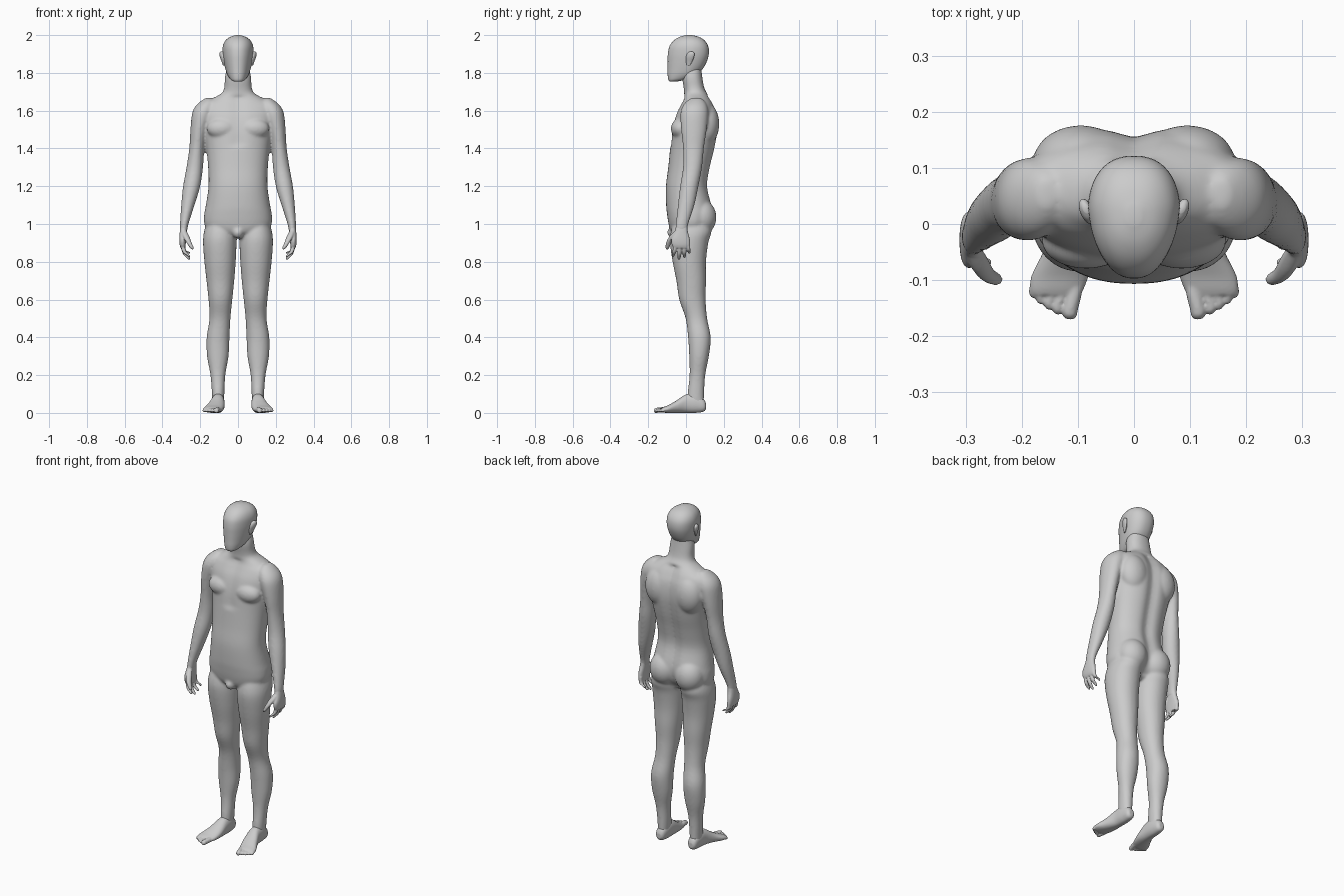
import bpy, bmesh, math
from mathutils import Matrix, Vector

skin = bpy.data.materials.new("light_grey")
skin.diffuse_color = (0.6, 0.6, 0.6, 1)


def spline(rows, steps=4):
    """Smooth rows of numbers into a denser list."""
    out = []
    for i in range(len(rows) - 1):
        a, b = rows[max(i - 1, 0)], rows[i]
        c, d = rows[i + 1], rows[min(i + 2, len(rows) - 1)]
        for k in range(steps):
            t = k / steps
            out.append([0.5 * (2 * q + (r - p) * t + (2 * p - 5 * q + 4 * r - s) * t * t
                               + (3 * q - p - 3 * r + s) * t ** 3)
                        for p, q, r, s in zip(a, b, c, d)])
    return out + [list(rows[-1])]


def loft(bm, rows, axis="z", n=2.0, side=1, count=32):
    """Skin closed rings; each row is position, x min, x max, then min, max of the third axis."""
    rings = []
    for p, u0, u1, v0, v1 in spline(rows):
        ring = []
        for k in range(count):
            a = 2 * math.pi * k / count
            c, s = math.cos(a), math.sin(a)
            u = (u0 + u1) / 2 + (u1 - u0) / 2 * math.copysign(abs(c) ** (2 / n), c)
            v = (v0 + v1) / 2 + (v1 - v0) / 2 * math.copysign(abs(s) ** (2 / n), s)
            ring.append(bm.verts.new((side * u, v, p) if axis == "z" else (side * u, p, v)))
        rings.append(ring)
    for r, q in zip(rings, rings[1:]):
        for k in range(count):
            j = (k + 1) % count
            bm.faces.new((r[k], r[j], q[j], q[k]))
    bm.faces.new(rings[0])
    bm.faces.new(rings[-1])
    return [v for r in rings for v in r]


def tube(bm, points, axis, side):
    """Finger or toe: points are x, y, z, radius."""
    rows = []
    for x, y, z, r in points:
        p, v = (z, y) if axis == "z" else (y, z)
        rows.append((p, x - r, x + r, v - r, v + r))
    loft(bm, rows, axis, side=side, count=16)


def ball(bm, loc, size):
    bmesh.ops.create_uvsphere(bm, u_segments=32, v_segments=20, radius=1,
                              matrix=Matrix.LocRotScale(Vector(loc), None, Vector(size)))


def finish(name, bm, voxel=0, smooth=0):
    bmesh.ops.recalc_face_normals(bm, faces=bm.faces)
    me = bpy.data.meshes.new(name)
    bm.to_mesh(me)
    bm.free()
    me.materials.append(skin)
    me.polygons.foreach_set("use_smooth", [True] * len(me.polygons))
    ob = bpy.data.objects.new(name, me)
    bpy.context.collection.objects.link(ob)
    if voxel:
        m = ob.modifiers.new("blend", "REMESH")
        m.mode, m.voxel_size, m.use_smooth_shade = "VOXEL", voxel, True
        m = ob.modifiers.new("soften", "SMOOTH")
        m.factor, m.iterations = 0.5, smooth
    return ob


# Body: torso and neck (height, half width, front, back)
torso = [(.925, .05, -.05, .06), (.96, .15, -.08, .11), (1.0, .178, -.092, .135),
         (1.05, .179, -.10, .145), (1.1, .17, -.105, .14), (1.2, .156, -.106, .118),
         (1.3, .158, -.094, .132), (1.4, .168, -.084, .156), (1.5, .185, -.074, .172),
         (1.58, .203, -.054, .167), (1.63, .195, -.03, .148), (1.66, .145, -.015, .132),
         (1.69, .09, -.01, .113), (1.72, .073, -.012, .097), (1.78, .069, -.02, .086),
         (1.84, .055, -.01, .08)]
arm = [(1.668, .14, .17, .03, .08), (1.648, .12, .20, 0, .10), (1.62, .12, .228, -.02, .113),
       (1.58, .13, .244, -.03, .118), (1.5, .16, .252, -.026, .11), (1.4, .178, .258, -.016, .095),
       (1.3, .185, .273, -.016, .085), (1.2, .20, .291, -.031, .066), (1.1, .23, .301, -.043, .045),
       (1.0, .262, .307, -.055, .013), (.96, .268, .306, -.058, .008)]
leg = [(1.02, .03, .16, -.06, .12), (.96, .012, .18, -.08, .135), (.9, .008, .185, -.085, .118),
       (.8, .012, .178, -.071, .106), (.7, .02, .167, -.051, .106), (.6, .03, .156, -.036, .104),
       (.5, .04, .151, -.002, .112), (.4, .045, .166, .011, .131), (.3, .05, .164, .017, .121),
       (.2, .067, .146, .019, .102), (.1, .072, .138, .008, .096), (.04, .077, .135, .01, .095)]
bm = bmesh.new()
for v in loft(bm, [(z, -w, w, f, b) for z, w, f, b in torso], n=2.25, count=64):
    if 0.95 < v.co.z < 1.68:  # spine and breastbone grooves
        dip = math.exp(-(v.co.x / 0.035) ** 2)
        if v.co.y > 0.05:
            v.co.y -= 0.018 * dip
        elif v.co.z > 1.4:
            v.co.y += 0.008 * dip
for s in (-1, 1):
    loft(bm, arm, side=s)
    loft(bm, leg, side=s, n=2.1)
    ball(bm, (s * .082, .08, 1.035), (.084, .081, .095))    # buttock
    ball(bm, (s * .085, -.03, 1.505), (.08, .05, .055))     # chest muscle
    ball(bm, (s * .095, .11, 1.53), (.085, .066, .11))      # shoulder blade
ball(bm, (0, -.065, .955), (.03, .034, .032))
finish("body", bm, 0.0065, 12)

# Head: egg shape, narrower toward the flat face
head = [(1.755, .028, -.088, -.045), (1.765, .045, -.094, 0), (1.79, .06, -.097, .055),
        (1.82, .069, -.097, .088), (1.86, .077, -.097, .11), (1.9, .082, -.096, .121),
        (1.94, .081, -.088, .118), (1.97, .068, -.066, .10), (1.99, .043, -.035, .07),
        (2.0, .012, 0, .03)]
bm = bmesh.new()
for v in loft(bm, [(z, -w, w, f, b) for z, w, f, b in head], n=2.35, count=48):
    v.co.x *= 1 - 0.22 * max(0, min(1, (.03 - v.co.y) / .125))
finish("head", bm)

ear = [(1.838, .076, .083, .005, .02), (1.86, .073, .089, 0, .033), (1.885, .074, .097, 0, .043),
       (1.904, .076, .098, .008, .044), (1.913, .08, .092, .02, .035)]
foot = [(.106, .092, .12, .02, .05), (.092, .079, .132, .006, .075), (.05, .072, .138, 0, .10),
        (0, .071, .143, 0, .098), (-.05, .072, .162, 0, .066), (-.09, .08, .182, 0, .043),
        (-.115, .089, .186, .001, .033), (-.127, .095, .182, .004, .027)]
palm = [(1.0, .268, .302, -.05, .006), (.96, .271, .308, -.06, .01), (.92, .275, .311, -.078, .02),
        (.89, .277, .309, -.075, .022), (.872, .278, .303, -.066, .019)]
# Toe: x, tip y, radius
toes = [(.114, -.17, .014), (.136, -.161, .010), (.151, -.153, .0095),
        (.166, -.143, .009), (.179, -.132, .0085)]
# Finger: base y, tip y, tip z
fingers = [(-.058, -.068, .825), (-.034, -.037, .81), (-.010, -.008, .82), (.012, .017, .842)]

for s, label in ((-1, "right"), (1, "left")):
    bm = bmesh.new()
    for v in loft(bm, ear, side=s):
        v.co.x += s * 0.25 * (v.co.y - .03)
    finish("ear_" + label, bm)

    bm = bmesh.new()
    loft(bm, foot, "y", 2.2, s)
    for x, tip, r in toes:
        base = .135 + (x - .146) * .9
        tube(bm, [(base, -.09, .017, r), (base, -.12, .017, r),
                  (x, tip + .016, .014, r), (x, tip + .005, .012, r * .85),
                  (x, tip, .011, r * .4)], "y", s)
    finish("foot_" + label, bm, 0.0035, 4)

    bm = bmesh.new()
    loft(bm, palm, "z", 2.4, s)
    for y, ty, tz in fingers:
        tube(bm, [(.291, y, .90, .011), (.290, y, .872, .011),
                  (.281, (y + ty) / 2, (.872 + tz) / 2, .0105), (.264, ty, tz + .01, .009),
                  (.258, ty, tz, .004)], "z", s)
    tube(bm, [(.287, -.045, .965, .014), (.275, -.07, .935, .017), (.261, -.09, .905, .014),
              (.246, -.098, .877, .011), (.24, -.1, .865, .005)], "z", s)
    finish("hand_" + label, bm, 0.0035, 4)
